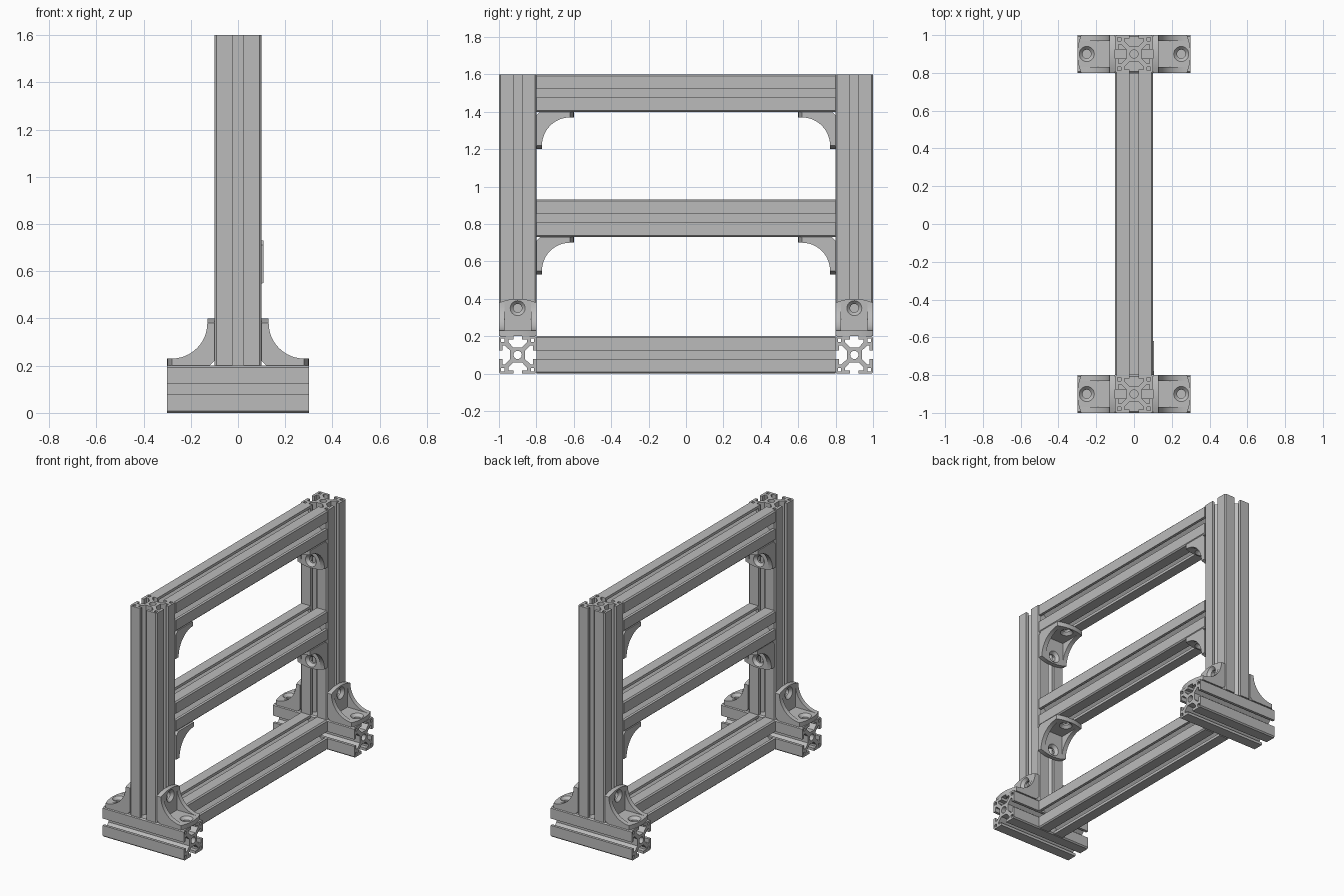
import bpy, bmesh, math
from mathutils import Matrix, Vector

if "Cube" in bpy.data.objects:
    bpy.data.objects.remove(bpy.data.objects["Cube"])

metal = bpy.data.materials.new("aluminium_grey")
metal.use_nodes = True
metal.diffuse_color = (0.5, 0.5, 0.5, 1)
metal.node_tree.nodes["Principled BSDF"].inputs["Base Color"].default_value = (0.5, 0.5, 0.5, 1)


def solid(outlines, depth):
    """Mesh of a filled flat shape (first outline, then holes), extruded evenly about z = 0."""
    curve = bpy.data.curves.new("shape", "CURVE")
    curve.dimensions = "2D"
    curve.fill_mode = "BOTH"
    curve.extrude = depth / 2
    for points in outlines:
        spline = curve.splines.new("POLY")
        spline.points.add(len(points) - 1)
        for slot, (x, y) in zip(spline.points, points):
            slot.co = (x, y, 0, 1)
        spline.use_cyclic_u = True
    helper = bpy.data.objects.new("shape", curve)
    bpy.context.collection.objects.link(helper)
    graph = bpy.context.evaluated_depsgraph_get()
    mesh = bpy.data.meshes.new_from_object(helper.evaluated_get(graph))
    bpy.data.objects.remove(helper)
    bpy.data.curves.remove(curve)
    return mesh


def circle(cx, cy, r, n=24):
    return [(cx + r * math.cos(2 * math.pi * i / n), cy + r * math.sin(2 * math.pi * i / n))
            for i in range(n)]


def finish(bm, name):
    """Weld, orient and shade a bmesh, and return it as a mesh."""
    bmesh.ops.remove_doubles(bm, verts=bm.verts, dist=0.0002)
    bmesh.ops.recalc_face_normals(bm, faces=bm.faces)
    for face in bm.faces:
        face.smooth = True
        face.material_index = 0
    for edge in bm.edges:
        edge.smooth = len(edge.link_faces) == 2 and edge.calc_face_angle(0) < math.radians(30)
    mesh = bpy.data.meshes.new(name)
    bm.to_mesh(mesh)
    bm.free()
    mesh.materials.clear()
    mesh.materials.append(metal)
    return mesh


def place(name, mesh, matrix):
    obj = bpy.data.objects.new(name, mesh)
    bpy.context.collection.objects.link(obj)
    obj.matrix_world = matrix
    return obj


# Slotted rail cross-section: one eighth, mirrored and turned four times
eighth = [(.04, .023), (.068, .05), (.082, .05), (.082, .023), (.1, .023), (.1, .092)]
quarter = eighth + [(y, x) for x, y in reversed(eighth)]
pocket = [(.07, .07), (.088, .07), (.088, .088), (.07, .088)]


def turned(points, k):
    for _ in range(k):
        points = [(-y, x) for x, y in points]
    return points


section = [[p for k in range(4) for p in turned(quarter, k)], circle(0, 0, .022)]
section += [turned(pocket, k) for k in range(4)]


def rail(name, centre, axis, length):
    bm = bmesh.new()
    bm.from_mesh(solid(section, length))
    turn = {"X": Matrix.Rotation(math.pi / 2, 4, "Y"),
            "Y": Matrix.Rotation(math.pi / 2, 4, "X"),
            "Z": Matrix.Identity(4)}[axis]
    place(name, finish(bm, name), Matrix.Translation(centre) @ turn)


# Corner bracket: legs along local x and y, width along z
def bracket_mesh():
    bm = bmesh.new()
    t, side, end, half = .03, .18, .2, .1

    def add(mesh, matrix):
        mesh.transform(matrix)
        bm.from_mesh(mesh)
        bpy.data.meshes.remove(mesh)

    swap = Matrix(((0, 1, 0, 0), (1, 0, 0, 0), (0, 0, 1, 0), (0, 0, 0, 1)))
    lay_flat = Matrix.Translation((0, t / 2, 0)) @ Matrix.Rotation(math.pi / 2, 4, "X")
    # Legs with a bowed end and a countersunk hole
    steps = [i / 8 * 2 - 1 for i in range(9)]
    bow = [(side + (end - side) * (1 - s * s), s * half) for s in steps]
    leg = [(t, -half)] + bow + [(t, half)]
    for flip in (Matrix.Identity(4), swap):
        add(solid([leg, circle(.15, 0, .04)], t), flip @ lay_flat)
        rings = [[bm.verts.new(flip @ Vector((x, h, z))) for x, z in circle(.15, 0, r)]
                 for r, h in ((.04, t), (.023, .012), (.023, 0), (.04, 0))]
        for low, high in zip(rings, rings[1:]):
            for i in range(len(low)):
                j = (i + 1) % len(low)
                bm.faces.new((low[i], low[j], high[j], high[i]))
    # Chamfered inner corner
    add(solid([[(.02, 0), (t, 0), (t, t), (0, t), (0, .02)]], 2 * half), Matrix.Identity(4))
    # Side webs with a concave edge
    r = side - t
    arc = [(side - r * math.sin(a), side - r * math.cos(a))
           for a in (math.pi / 2 * i / 12 for i in range(13))]
    for s in (-1, 1):
        add(solid([[(t, t)] + arc], t), Matrix.Translation((0, 0, s * (half - t / 2))))
    return finish(bm, "corner_bracket")


bracket = bracket_mesh()


def put_bracket(name, corner, u, v):
    u, v = Vector(u), Vector(v)
    matrix = Matrix((u, v, u.cross(v))).transposed().to_4x4()
    place(name, bracket, Matrix.Translation(corner) @ matrix)


# Feet, uprights and their brackets
for s, end in ((-1, "front"), (1, "back")):
    rail(end + "_foot", (0, s * .9, .1), "X", .6)
    rail(end + "_upright", (0, s * .9, .9), "Z", 1.4)
    for d, hand in ((-1, "right"), (1, "left")):
        put_bracket(f"{end}_{hand}_foot_bracket", (d * .1, s * .9, .2), (d, 0, 0), (0, 0, 1))

# Crossbars
for name, z in (("bottom", .1), ("middle", .83), ("top", 1.5)):
    rail(name + "_crossbar", (0, 0, z), "Y", 1.6)

# Brackets under the two raised crossbars
for name, z in (("middle", .73), ("top", 1.4)):
    for s, end in ((-1, "front"), (1, "back")):
        shift = .007 if (name, end) == ("middle", "front") else 0
        put_bracket(f"{end}_{name}_bracket", (shift, s * .8, z), (0, -s, 0), (0, 0, -1))
